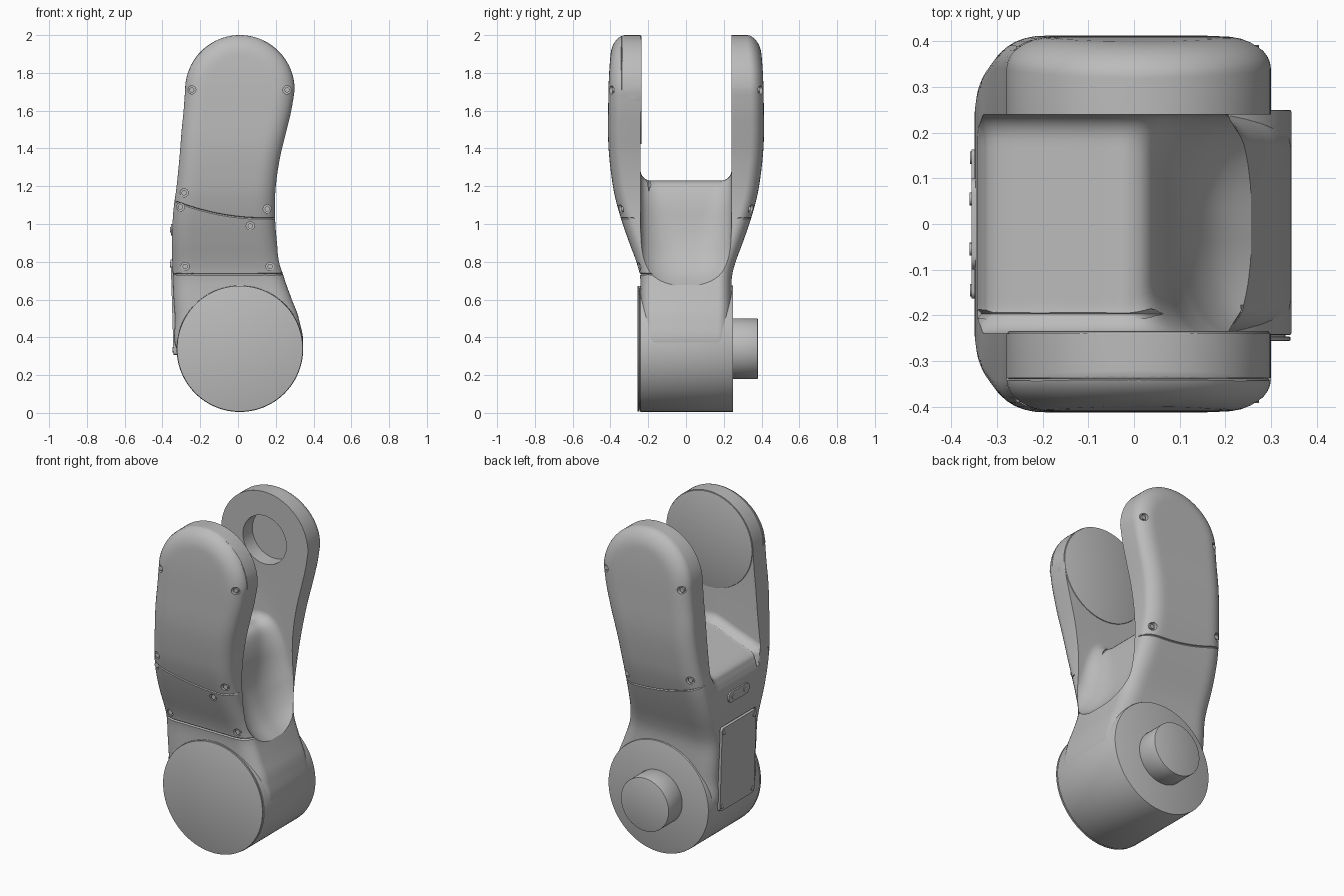
import bpy, bmesh, math
from mathutils import Matrix, Vector

if "Cube" in bpy.data.objects:
    bpy.data.objects.remove(bpy.data.objects["Cube"])

grey = bpy.data.materials.new("painted_grey")
grey.use_nodes = True
grey.diffuse_color = (0.5, 0.5, 0.5, 1)
grey.node_tree.nodes["Principled BSDF"].inputs["Base Color"].default_value = (0.5, 0.5, 0.5, 1)

CX, TOP_Z, LOW_Z, TOP_R, LOW_R = 0.01, 1.71, 0.34, 0.29, 0.335

# Link outline: height, minus-x edge, plus-x edge
EDGES = [(0.1, -0.15, 0.15), (0.34, -0.325, 0.335), (0.5, -0.333, 0.322), (0.6, -0.34, 0.285),
         (0.73, -0.345, 0.24), (0.9, -0.35, 0.207), (1.07, -0.342, 0.195), (1.2, -0.325, 0.2),
         (1.35, -0.31, 0.222), (1.5, -0.298, 0.258), (1.6, -0.288, 0.282), (1.71, -0.28, 0.3)]
# Half depth by height
DEPTH = [(0.1, 0.24), (0.6, 0.24), (0.72, 0.243), (0.8, 0.263), (0.9, 0.3), (1.0, 0.335),
         (1.1, 0.365), (1.2, 0.387), (1.4, 0.41), (1.6, 0.412), (1.8, 0.407), (2.0, 0.39)]


def smooth(table, z, col=1):
    """Hermite interpolation through a table sorted by height."""
    z = max(table[0][0], min(table[-1][0], z))
    i = next(k for k in range(len(table) - 1) if z <= table[k + 1][0])
    a, b = table[i], table[i + 1]
    p, q = table[max(i - 1, 0)], table[min(i + 2, len(table) - 1)]
    h = b[0] - a[0]
    m0 = (b[col] - p[col]) / (b[0] - p[0]) * h
    m1 = (q[col] - a[col]) / (q[0] - a[0]) * h
    t = (z - a[0]) / h
    return ((2*t**3 - 3*t*t + 1) * a[col] + (t**3 - 2*t*t + t) * m0
            + (3*t*t - 2*t**3) * b[col] + (t**3 - t*t) * m1)


def edges(z):
    if z > TOP_Z:
        half = math.sqrt(max(TOP_R**2 - (z - TOP_Z)**2, 0))
        return CX - half, CX + half
    return smooth(EDGES, z, 1), smooth(EDGES, z, 2)


def surface(x, z):
    """Half depth of the rounded outer face at a point."""
    lo, hi = edges(z)
    d = min(x - lo, hi - x)
    if z > TOP_Z:
        d = TOP_R - math.hypot(x - CX, z - TOP_Z)
    s = 1 - min(max(d, 0) / 0.1, 1)
    return smooth(DEPTH, z) - 0.07 * (1 - math.sqrt(1 - s * s))


def add_object(name, bm):
    bmesh.ops.recalc_face_normals(bm, faces=bm.faces)
    mesh = bpy.data.meshes.new(name)
    bm.to_mesh(mesh)
    bm.free()
    mesh.materials.append(grey)
    ob = bpy.data.objects.new(name, mesh)
    bpy.context.collection.objects.link(ob)
    return ob


def loft(name, rings):
    bm = bmesh.new()
    rows = [[bm.verts.new(p) for p in ring] for ring in rings]
    n = len(rows[0])
    for a, b in zip(rows, rows[1:]):
        for i in range(n):
            j = (i + 1) % n
            bm.faces.new((a[i], a[j], b[j], b[i]))
    bm.faces.new(rows[0])
    bm.faces.new(rows[-1])
    return add_object(name, bm)


def discs(name, items, segments=96, bevel=0.0):
    """Cylinders along y: x, z, radius, y start, y end."""
    bm = bmesh.new()
    for x, z, r, y0, y1 in items:
        place = Matrix.Translation((x, (y0 + y1) / 2, z)) @ Matrix.Rotation(math.pi / 2, 4, "X")
        bmesh.ops.create_cone(bm, cap_ends=True, segments=segments, radius1=r, radius2=r,
                              depth=y1 - y0, matrix=place)
    if bevel:
        rim = [e for e in bm.edges if len(e.link_faces) == 2 and e.calc_face_angle() > 1]
        bmesh.ops.bevel(bm, geom=rim, offset=bevel, segments=2, affect="EDGES", profile=0.5)
    return add_object(name, bm)


def tube(name, points, radius=0.005):
    curve = bpy.data.curves.new(name, "CURVE")
    curve.dimensions = "3D"
    curve.bevel_depth, curve.bevel_resolution, curve.use_fill_caps = radius, 0, True
    line = curve.splines.new("POLY")
    line.points.add(len(points) - 1)
    for p, co in zip(line.points, points):
        p.co = (*co, 1)
    ob = bpy.data.objects.new(name, curve)
    bpy.context.collection.objects.link(ob)
    mesh = bpy.data.meshes.new_from_object(ob.evaluated_get(bpy.context.evaluated_depsgraph_get()))
    bpy.data.objects.remove(ob)
    bm = bmesh.new()
    bm.from_mesh(mesh)
    return add_object(name, bm)


def cut(target, cutter):
    cutter.hide_render = True
    mod = target.modifiers.new("cut", "BOOLEAN")
    mod.operation, mod.solver, mod.object = "DIFFERENCE", "EXACT", cutter
    bpy.context.view_layer.objects.active = target
    bpy.ops.object.modifier_apply(modifier=mod.name)
    bpy.data.objects.remove(cutter)


# Link body: rounded cross-sections stacked in height
heights = [0.12 + (TOP_Z - 0.12) * i / 56 for i in range(57)]
heights += [TOP_Z + TOP_R * math.sin(math.pi / 2 * i / 24.2) for i in range(1, 25)]
rings = []
for z in heights:
    lo, hi = edges(z)
    xs = [lo + (hi - lo) * (1 - math.cos(math.pi * i / 28)) / 2 for i in range(29)]
    rings.append([(x, -surface(x, z), z) for x in xs] + [(x, surface(x, z), z) for x in reversed(xs)])
body = loft("link_body", rings)

# Fork opening with a saddle floor and a scoop on the plus-x side
FLOOR = [(-0.375, 0.96), (-0.345, 1.04), (-0.33, 1.09), (-0.3, 1.13), (-0.15, 1.185), (-0.06, 1.22),
         (-0.01, 1.228), (0.035, 1.2), (0.065, 1.11), (0.08, 1.0), (0.1, 0.9), (0.14, 0.8),
         (0.2, 0.72), (0.31, 0.64)]
floor = []
for i in range(len(FLOOR) - 1):
    p, a, b, q = (Vector(FLOOR[min(max(i + k, 0), len(FLOOR) - 1)]) for k in (-1, 0, 1, 2))
    for t in (0, 0.25, 0.5, 0.75):
        floor.append(a + (b - p) * t / 2 + (p - 2.5*a + 2*b - q/2) * t*t + (1.5*(a - b) + (q - p) / 2) * t**3)
floor.append(Vector(FLOOR[-1]))
rings = []
for j in range(33):
    y = -0.24 * math.cos(math.pi * j / 32)
    ring = []
    for i, p in enumerate(floor):
        along = floor[min(i + 1, len(floor) - 1)] - floor[max(i - 1, 0)]
        normal = Vector((-along.y, along.x)).normalized()
        blend = min(max((i / len(floor) - 0.45) / 0.3, 0), 1)
        width = 0.06 + 0.14 * blend
        s = min(max((abs(y) - 0.24 + width) / width, 0), 1)
        q = p + normal * (0.05 + 0.07 * blend) * (1 - math.sqrt(1 - s * s))
        ring.append((q.x, y, q.y))
    rings.append(ring + [(0.7, y, 0.8), (0.7, y, 2.3), (-0.7, y, 2.3), (-0.7, y, 1.1)])
cut(body, loft("fork_cutter", rings))

# Shaft socket in the rear arm
cut(body, discs("socket_cutter", [(CX, TOP_Z, 0.145, 0.2, 0.33)]))

# Cover seams on the arms, lower cover edge, saddle and front dome
xs = [-0.34 + 0.54 * i / 24 for i in range(25)]
for side in (-1, 1):
    cut(body, tube("arm_seam", [(x, side * surface(x, z), z) for x in xs
                                for z in [1.03 + 0.42 * (0.13 - x)**2 if x < 0.13 else 1.03]]))
cut(body, tube("lower_seam", [(x, -surface(x, 0.735), 0.735) for x in [-0.345 + 0.0245 * i for i in range(25)]], 0.007))
cut(body, tube("saddle_seam", [(p.x, -0.197, p.y + 0.012) for p in floor[4:-4]], 0.012))
arc = [math.pi * i / 40 for i in range(41)]
cut(body, tube("dome_seam", [(CX + 0.288 * math.cos(a), -0.34, TOP_Z + 0.288 * math.sin(a)) for a in arc], 0.004))

# Cover screws in round pockets
arm_screws = [(-0.245, 1.71), (0.26, 1.71), (-0.285, 1.165), (0.155, 1.08)]
front_screws = arm_screws + [(-0.305, 1.09), (0.065, 0.99), (-0.28, 0.775), (0.17, 0.775)]
pockets, heads = [], []
for side, spots in ((-1, front_screws), (1, arm_screws)):
    for x, z in spots:
        y = surface(x, z)
        pockets.append((x, z, 0.022, *sorted((side * (y - 0.015), side * (y + 0.08)))))
        heads.append((x, z, 0.014, *sorted((side * (y - 0.03), side * (y - 0.004)))))
cut(body, discs("pocket_cutter", pockets, 20))
screws = discs("cover_screws", heads, 16)


def side_plate(name, z, height, width, x0, x1, tilt=0.0, rounding=0.015):
    """Rounded plate on the minus-x wall."""
    bm = bmesh.new()
    bmesh.ops.create_cube(bm, size=1, matrix=Matrix.Diagonal((x1 - x0, width, height, 1)))
    corners = [e for e in bm.edges if abs(e.verts[0].co.x - e.verts[1].co.x) > 1e-5]
    bmesh.ops.bevel(bm, geom=corners, offset=rounding, segments=5, affect="EDGES", profile=0.5)
    bm.transform(Matrix.Translation(((x0 + x1) / 2, 0, z)) @ Matrix.Rotation(tilt, 4, "Y"))
    return add_object(name, bm)


# Barrel joint with front cap and rear shaft
barrel = discs("barrel", [(CX, LOW_Z, LOW_R, -0.243, 0.25)], 128, 0.004)
cap = discs("barrel_cap", [(CX, LOW_Z, 0.333, -0.256, -0.247)], 128, 0.002)
core = discs("barrel_core", [(CX, LOW_Z, 0.322, -0.25, -0.24)], 128)
shaft = discs("drive_shaft", [(CX, LOW_Z, 0.16, 0.24, 0.38)], 96, 0.003)
flange = discs("front_arm_flange", [(CX, TOP_Z, 0.287, -0.3, -0.235)], 96, 0.004)

# Access panel and oval badge plate on the minus-x wall
for part in (body, barrel):
    cut(part, side_plate("panel_cutter", 0.56, 0.52, 0.34, -0.4, -0.332, -0.03))
panel = side_plate("access_panel", 0.56, 0.506, 0.326, -0.349, -0.32, -0.03)
oval = side_plate("oval_plate", 0.97, 0.062, 0.2, -0.356, -0.34, 0, 0.03)

# Panel and oval plate screws
bm = bmesh.new()
spots = [(y, z, -0.343 - 0.03 * (z - 0.56)) for y in (-0.145, 0.145) for z in (0.335, 0.785)]
for y, z, x in spots + [(-0.055, 0.97, -0.35), (0.055, 0.97, -0.35)]:
    bmesh.ops.create_cone(bm, cap_ends=True, segments=16, radius1=0.014, radius2=0.014, depth=0.02,
                          matrix=Matrix.Translation((x, y, z)) @ Matrix.Rotation(math.pi / 2, 4, "Y"))
side_screws = add_object("panel_screws", bm)

bpy.ops.object.select_all(action="DESELECT")
for ob in (body, barrel, cap, core, shaft, flange, screws, panel, oval, side_screws):
    ob.select_set(True)
bpy.context.view_layer.objects.active = body
bpy.ops.object.shade_smooth_by_angle(angle=math.radians(30))
